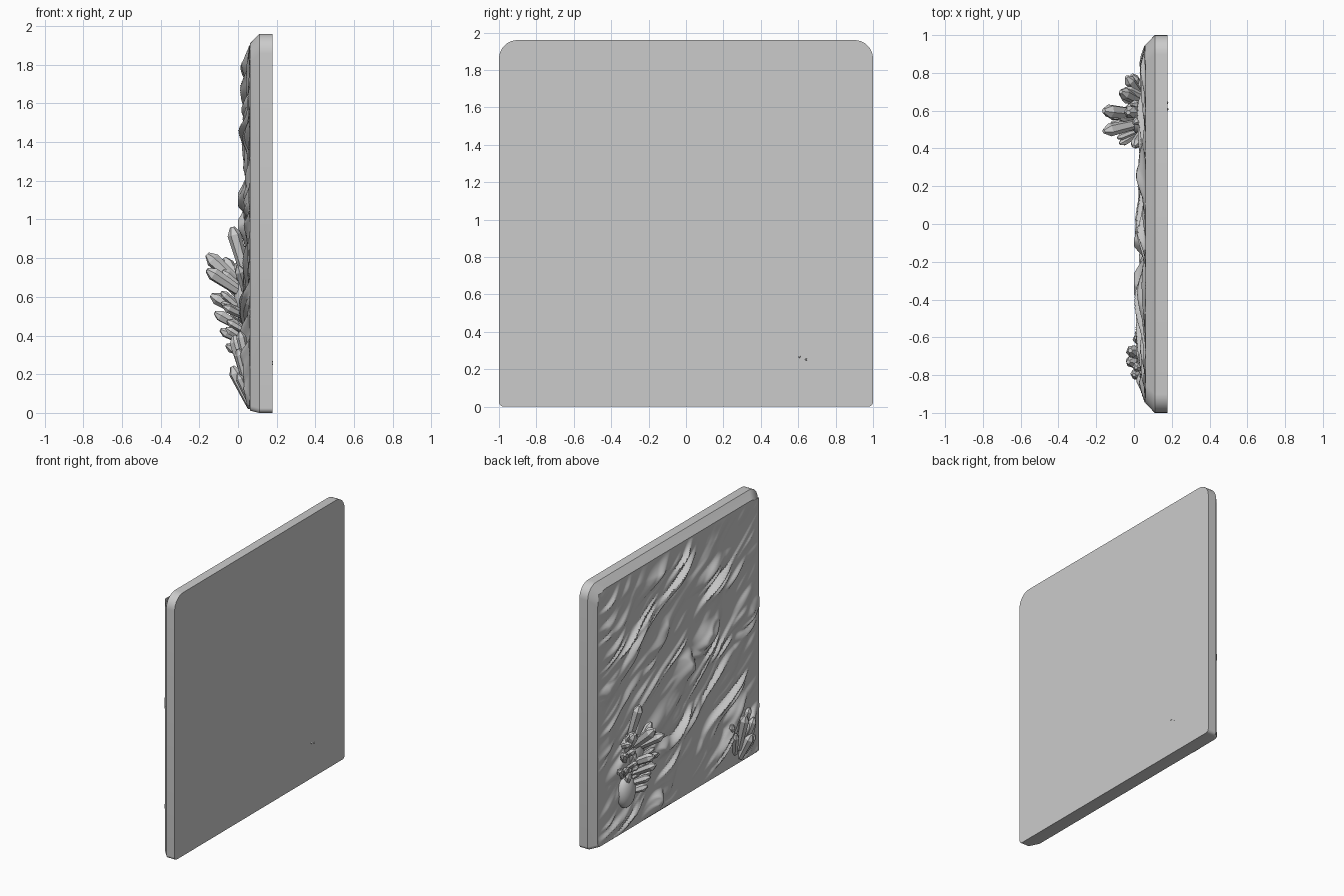
import bpy, bmesh, math, random
from mathutils import Vector, noise

cube = bpy.data.objects.get("Cube")
if cube:
    bpy.data.objects.remove(cube, do_unlink=True)

random.seed(7)
stone = bpy.data.materials.new("stone_grey")
stone.use_nodes = True
GREY = (0.6, 0.6, 0.6, 1)
stone.diffuse_color = GREY
stone.node_tree.nodes["Principled BSDF"].inputs["Base Color"].default_value = GREY


def finish(bm, name, smooth_angle=None):
    bmesh.ops.recalc_face_normals(bm, faces=bm.faces)
    mesh = bpy.data.meshes.new(name)
    bm.to_mesh(mesh)
    bm.free()
    mesh.materials.append(stone)
    obj = bpy.data.objects.new(name, mesh)
    bpy.context.collection.objects.link(obj)
    if smooth_angle:
        bpy.ops.object.select_all(action='DESELECT')
        obj.select_set(True)
        bpy.context.view_layer.objects.active = obj
        bpy.ops.object.shade_smooth_by_angle(angle=math.radians(smooth_angle))
    return obj


# Slab: rounded outline swept through three depths, bevelled on the rock side
def outline(x, side, top, bottom, steps=8):
    pts = []
    corners = [(1, 1, 0.1), (-1, 1, 0.1), (-1, -1, 0.025), (1, -1, 0.025)]
    for i, (sy, sz, r) in enumerate(corners):
        cy = sy * (1 - side - r)
        cz = 1.96 - top - r if sz > 0 else bottom + r
        for k in range(steps + 1):
            a = math.pi / 2 * (i + k / steps)
            pts.append((x, cy + r * math.cos(a), cz + r * math.sin(a)))
    return pts


bm = bmesh.new()
rings = [[bm.verts.new(p) for p in outline(*args)] for args in
         ((0.178, 0, 0, 0), (0.11, 0, 0, 0), (0.062, 0.05, 0.05, 0.012))]
for a, b in zip(rings, rings[1:]):
    for i in range(len(a)):
        j = (i + 1) % len(a)
        bm.faces.new((a[i], a[j], b[j], b[i]))
bm.faces.new(rings[0])
bm.faces.new(rings[-1])
finish(bm, "slab", 30)


# Rock relief: slanted, stretched ridges with one steep and one gentle flank
def saw(p):
    f = p - math.floor(p)
    return f / 0.72 if f < 0.72 else (1 - f) / 0.28


def relief(y, z):
    slope = math.radians(33)
    u = -y * math.cos(slope) + z * math.sin(slope)
    v = y * math.sin(slope) + z * math.cos(slope)
    warp = noise.noise((u * 1.6, v * 4, 3))
    coarse = saw(v * 5 + 1.5 * warp) * max(0, noise.noise((u * 2.2, v * 6, 9)) + 0.12)
    fine = saw(v * 11 + 2 * warp) * max(0, noise.noise((u * 3, v * 11, 21)) + 0.15)
    edge = min(1 - abs(y), 1.95 - z, z + 0.04)
    return min(0.062, 0.085 * coarse + 0.04 * fine) * min(1, max(0, edge - 0.04) / 0.12)


N = 210
bm = bmesh.new()
grid = []
for i in range(N + 1):
    row = []
    for j in range(N + 1):
        y = -0.945 + 1.89 * i / N
        z = 0.02 + 1.88 * j / N
        row.append(bm.verts.new((0.0615 - relief(y, z), y, z)))
    grid.append(row)
for i in range(N):
    for j in range(N):
        bm.faces.new((grid[i][j], grid[i][j + 1], grid[i + 1][j + 1], grid[i + 1][j]))
rock = finish(bm, "rock_relief", 35)
if rock.data.polygons[0].normal.x > 0:
    rock.data.flip_normals()


# Crystals: six-sided shafts that widen slightly and end in an off-centre point
def add_crystal(bm, base, tip, r):
    base, tip = Vector(base), Vector(tip)
    axis = tip - base
    turn = axis.to_track_quat('Z', 'Y')
    spin = random.uniform(0, 1)
    loops = []
    for t, s in ((0, 0.7), (1 - min(0.4, 1.1 * r / axis.length), 1), (1, 0.35)):
        ring = []
        for k in range(6):
            a = spin + k * math.pi / 3
            off = Vector((math.cos(a), math.sin(a), 0)) * r * s
            ring.append(bm.verts.new(base + axis * t + turn @ off))
        loops.append(ring)
    for a, b in zip(loops, loops[1:]):
        for i in range(6):
            j = (i + 1) % 6
            bm.faces.new((a[i], a[j], b[j], b[i]))
    bm.faces.new(loops[0])
    bm.faces.new(loops[-1])


def cluster(name, crystals):
    bm = bmesh.new()
    for c in crystals:
        add_crystal(bm, *c)
    finish(bm, name)


big = [
    ((0.05, 0.6, 0.68), (-0.03, 0.59, 0.96), 0.036),
    ((0.05, 0.58, 0.62), (-0.16, 0.6, 0.82), 0.038),
    ((0.05, 0.54, 0.6), (-0.16, 0.49, 0.74), 0.035),
    ((0.05, 0.58, 0.5), (-0.14, 0.58, 0.61), 0.033),
    ((0.05, 0.55, 0.42), (-0.12, 0.53, 0.52), 0.03),
    ((0.05, 0.6, 0.36), (-0.09, 0.55, 0.43), 0.028),
    ((0.05, 0.6, 0.3), (-0.06, 0.54, 0.35), 0.028),
    ((0.05, 0.66, 0.55), (-0.04, 0.78, 0.67), 0.03),
    ((0.05, 0.68, 0.45), (-0.01, 0.79, 0.54), 0.026),
    ((0.05, 0.64, 0.6), (-0.07, 0.7, 0.8), 0.032),
    ((0.05, 0.5, 0.6), (0.0, 0.41, 0.76), 0.028),
]
# Smaller crystals filling the gaps in the cluster
for n in range(20):
    y, z = random.uniform(0.5, 0.7), random.uniform(0.32, 0.68)
    tip = (random.uniform(-0.09, 0.0), y + 0.6 * (y - 0.6) + random.uniform(-0.03, 0.03),
           z + random.uniform(0.06, 0.15))
    big.append(((0.06, y, z), tip, random.uniform(0.018, 0.026)))
cluster("large_crystal_cluster", big)

cluster("small_crystal_cluster", [
    ((0.06, -0.72, 0.05), (-0.03, -0.73, 0.24), 0.034),
    ((0.06, -0.7, 0.12), (-0.02, -0.67, 0.4), 0.034),
    ((0.06, -0.76, 0.1), (0.0, -0.8, 0.33), 0.028),
    ((0.06, -0.66, 0.1), (0.01, -0.6, 0.28), 0.026),
    ((0.06, -0.74, 0.2), (0.01, -0.76, 0.42), 0.026),
    ((0.06, -0.64, 0.16), (0.02, -0.57, 0.36), 0.022),
    ((0.06, -0.78, 0.06), (0.0, -0.81, 0.2), 0.022),
])

# Crystal tips just breaking through the flat face
cluster("rear_crystal_tips", [
    ((0.15, 0.61, 0.25), (0.18, 0.607, 0.268), 0.012),
    ((0.15, 0.63, 0.25), (0.18, 0.645, 0.252), 0.012),
])

# Smooth lumps the large cluster grows from
for name, place, size in (("lower_lump", (0.05, 0.64, 0.32), (0.06, 0.085, 0.12)),
                          ("upper_lump", (0.05, 0.55, 0.58), (0.07, 0.085, 0.13))):
    bm = bmesh.new()
    bmesh.ops.create_uvsphere(bm, u_segments=24, v_segments=14, radius=1)
    bmesh.ops.scale(bm, vec=size, verts=bm.verts)
    bmesh.ops.translate(bm, vec=place, verts=bm.verts)
    finish(bm, name, 40)
